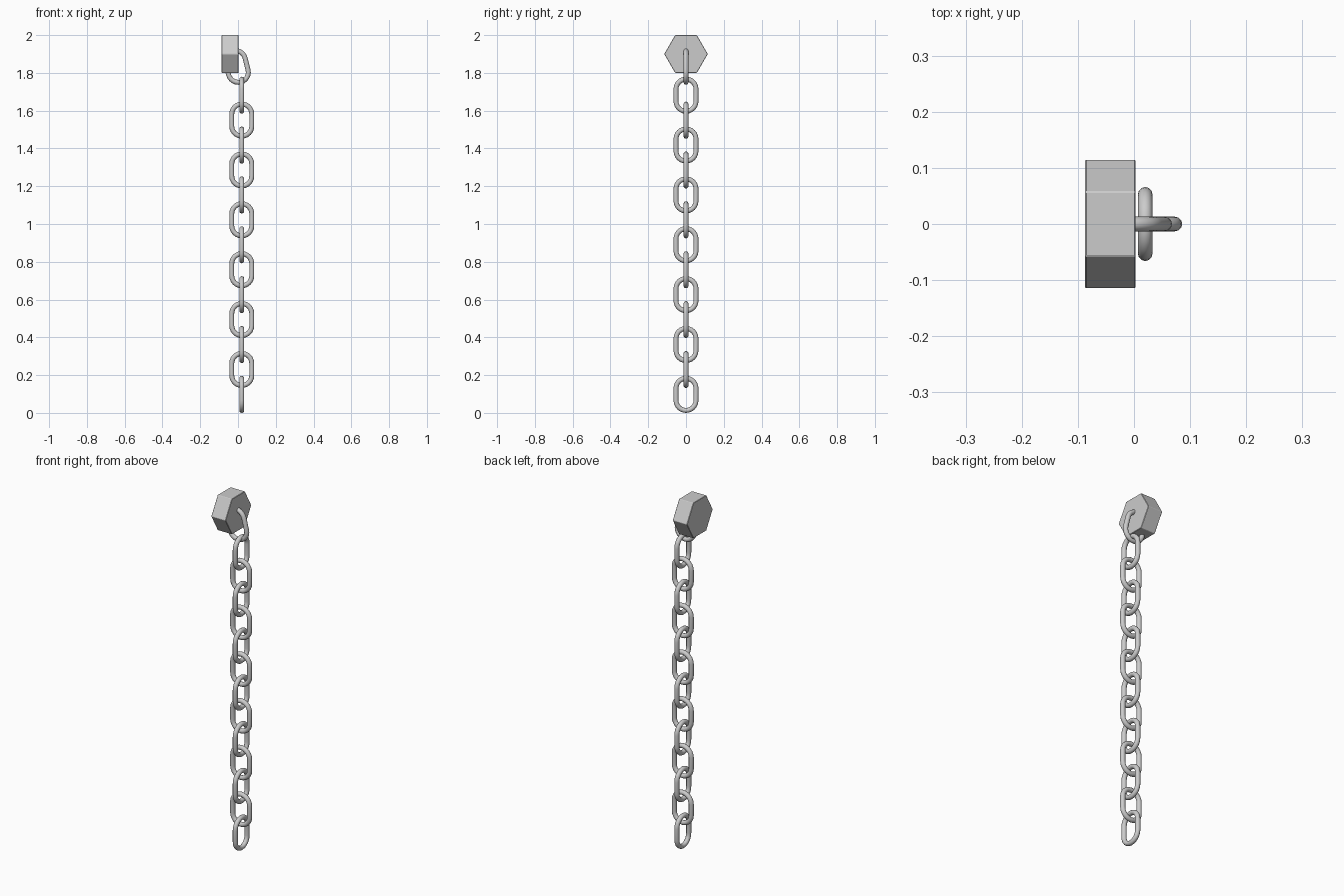
import bpy, bmesh
from math import sin, cos, pi, radians
from mathutils import Matrix

if "Cube" in bpy.data.objects:
    bpy.data.objects.remove(bpy.data.objects["Cube"])

WIRE = 0.013        # wire radius of a link
BEND = 0.053        # centreline radius of the end bends
HALF = 0.032        # half length of the straight sides
PITCH = 0.132       # height step between links
LINKS = 13
CHAIN_X = 0.02
ARC, SIDES = 12, 12


def link_mesh():
    """Stadium shaped ring in the XZ plane with a round section."""
    bm = bmesh.new()
    rings = []
    for offset, start in ((HALF, 0), (-HALF, pi)):
        for i in range(ARC + 1):
            a = start + pi * i / ARC
            ring = []
            for j in range(SIDES):
                t = 2 * pi * j / SIDES
                r = BEND + WIRE * cos(t)
                ring.append(bm.verts.new((r * cos(a), WIRE * sin(t), offset + r * sin(a))))
            rings.append(ring)
    for i, ring in enumerate(rings):
        nxt = rings[(i + 1) % len(rings)]
        for j in range(SIDES):
            k = (j + 1) % SIDES
            bm.faces.new((ring[j], ring[k], nxt[k], nxt[j])).smooth = True
    bmesh.ops.recalc_face_normals(bm, faces=bm.faces)
    me = bpy.data.meshes.new("chain_link")
    bm.to_mesh(me)
    bm.free()
    return me


def add_object(name, me, loc, rot=(0, 0, 0)):
    ob = bpy.data.objects.new(name, me)
    bpy.context.collection.objects.link(ob)
    ob.location, ob.rotation_euler = loc, rot
    return ob


# Hanging chain, alternate links turned a quarter
link = link_mesh()
base = HALF + BEND + WIRE
for n in range(LINKS):
    turn = pi / 2 if n % 2 == 0 else 0
    add_object(f"chain_link_{n + 1}", link, (CHAIN_X, 0, base + n * PITCH), (0, 0, turn))

# Tilted top link passing into the mount
add_object("anchor_link", link, (-0.006, 0, 1.834), (0, radians(-14), 0))

# Hexagonal wall mount with slightly softened edges
bm = bmesh.new()
bmesh.ops.create_cone(bm, cap_ends=True, segments=6, radius1=0.1153, radius2=0.1153, depth=0.09)
bmesh.ops.rotate(bm, verts=bm.verts, matrix=Matrix.Rotation(pi / 2, 3, 'Y'))
ys = max(v.co.y for v in bm.verts)
if ys < 0.11:       # keep the corners pointing sideways
    bmesh.ops.rotate(bm, verts=bm.verts, matrix=Matrix.Rotation(pi / 6, 3, 'X'))
bmesh.ops.bevel(bm, geom=bm.edges[:], offset=0.002, segments=1, affect='EDGES')
me = bpy.data.meshes.new("hex_mount")
bm.to_mesh(me)
bm.free()
add_object("hex_mount", me, (-0.042, 0, 1.9))
